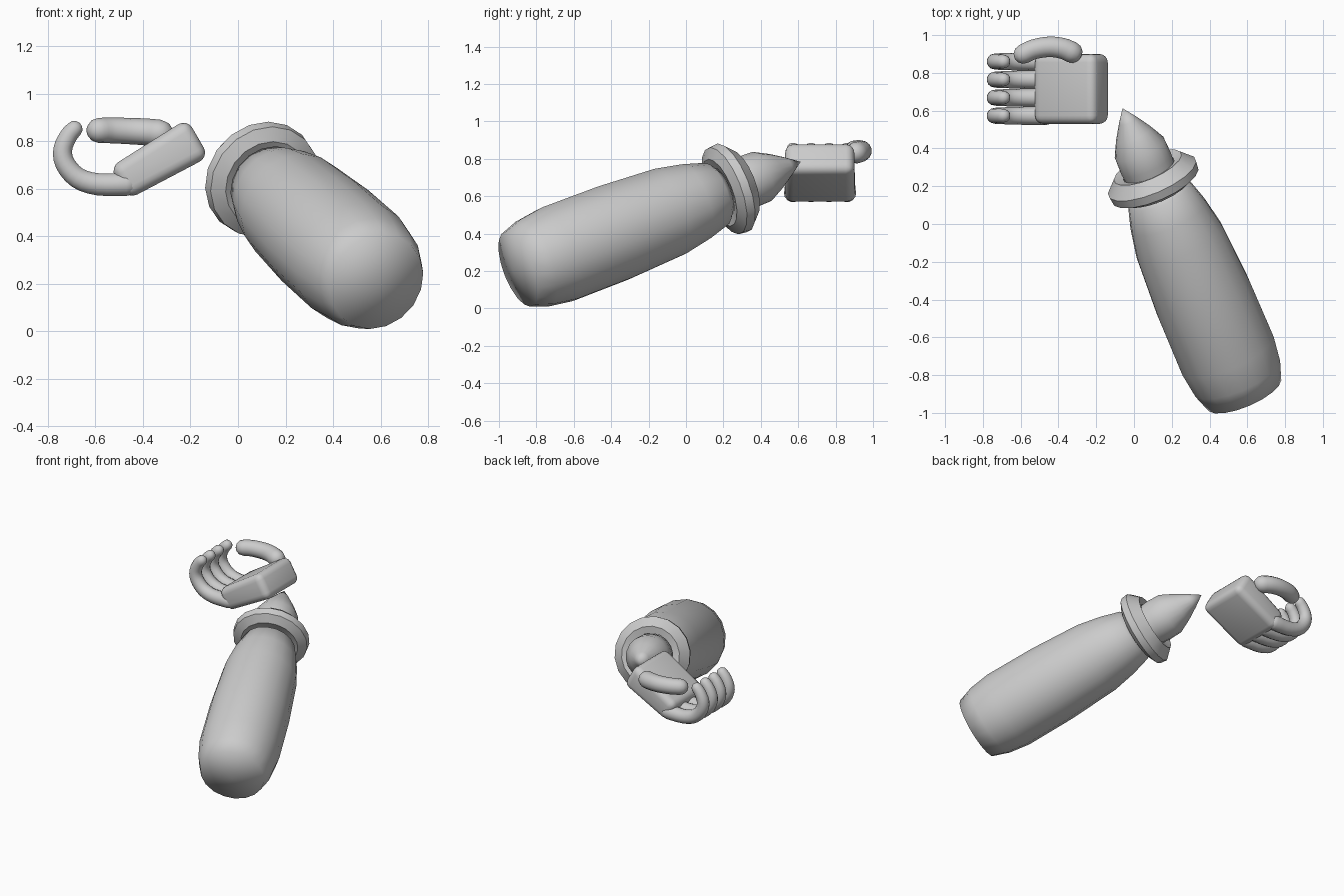
import bpy, bmesh, math
from mathutils import Vector, Matrix

if "Cube" in bpy.data.objects:
    bpy.data.objects.remove(bpy.data.objects["Cube"])


def loft(name, rings, side, segs, closed=False, angle=40):
    """Skin circles given as (centre, direction, radius); radius 0 makes a point."""
    bm = bmesh.new()
    loops = []
    for c, d, r in rings:
        d = d.normalized()
        u = (side - d * side.dot(d)).normalized()
        v = d.cross(u)
        if r == 0:
            loops.append([bm.verts.new(c)])
        else:
            loops.append([bm.verts.new(c + (u * math.cos(a) + v * math.sin(a)) * r)
                          for a in (2 * math.pi * i / segs for i in range(segs))])
    pairs = list(zip(loops, loops[1:])) + ([(loops[-1], loops[0])] if closed else [])
    for a, b in pairs:
        for i in range(segs):
            j = (i + 1) % segs
            if len(a) == 1:
                bm.faces.new((a[0], b[j], b[i]))
            elif len(b) == 1:
                bm.faces.new((a[i], a[j], b[0]))
            else:
                bm.faces.new((a[i], a[j], b[j], b[i]))
    bmesh.ops.recalc_face_normals(bm, faces=bm.faces)
    return finish(name, bm, angle)


def finish(name, bm, angle):
    mesh = bpy.data.meshes.new(name)
    bm.to_mesh(mesh)
    bm.free()
    ob = bpy.data.objects.new(name, mesh)
    bpy.context.collection.objects.link(ob)
    bpy.ops.object.select_all(action='DESELECT')
    ob.select_set(True)
    bpy.context.view_layer.objects.active = ob
    bpy.ops.object.shade_smooth_by_angle(angle=math.radians(angle))
    return ob


def digit(name, points, r0, r1, side):
    """Bent finger: smooth path, tapering radius, round ends."""
    p = [Vector(q) for q in points]
    p = [p[0] * 2 - p[1]] + p + [p[-1] * 2 - p[-2]]
    path = []
    for k in range(1, len(p) - 2):
        a, b, c, d = p[k - 1:k + 3]
        for t in (0, 1 / 3, 2 / 3):
            path.append(0.5 * (2 * b + (c - a) * t + (2 * a - 5 * b + 4 * c - d) * t * t
                               + (3 * b - a - 3 * c + d) * t ** 3))
    path.append(p[-2])
    n = len(path) - 1
    rings = [(q, path[min(i + 1, n)] - path[max(i - 1, 0)], r0 + (r1 - r0) * i / n)
             for i, q in enumerate(path)]
    (c0, d0, _), (c1, d1, _) = rings[0], rings[-1]
    d0, d1 = d0.normalized(), d1.normalized()
    caps = [math.radians(x) for x in (30, 60, 90)]
    cap = lambda c, d, r: [(c + d * r * math.sin(a), abs(1), r * math.cos(a)) for a in caps]
    start = [(c, d0, r if r > 1e-6 else 0) for c, _, r in reversed(cap(c0, -d0, r0))]
    end = [(c, d1, r if r > 1e-6 else 0) for c, _, r in cap(c1, d1, r1)]
    return loft(name, start + rings + end, Vector(side), 14, angle=60)


# Arm parts are turned around one slanted axis through the cuff centre
CUFF = Vector((0.10, 0.235, 0.64))
AXIS = Vector((-0.37, 0.868, 0.33)).normalized()


def turned(name, profile, closed=False, angle=60):
    return loft(name, [(CUFF + AXIS * s, AXIS, r) for s, r in profile],
                Vector((0, 0, 1)), 18, closed, angle)


# Sleeve
turned("sleeve", [(-1.335, 0), (-1.305, 0.212), (-1.20, 0.247), (-1.06, 0.266),
                  (-0.72, 0.264), (-0.38, 0.245), (-0.22, 0.215), (-0.09, 0.178),
                  (-0.05, 0.13), (-0.04, 0)], angle=80)

# Cuff ring
turned("cuff", [(-0.065, 0.19), (-0.035, 0.246), (0.012, 0.252), (0.075, 0.193),
                (0.06, 0.145), (-0.05, 0.135)], closed=True, angle=35)

# Pointed wrist
turned("wrist", [(0.0, 0), (0.0, 0.135), (0.10, 0.145), (0.19, 0.142),
                 (0.28, 0.098), (0.36, 0.05), (0.435, 0)])

# Palm: tilted rounded block, thinner towards the fingers
bm = bmesh.new()
bmesh.ops.create_cube(bm, size=1)
for v in bm.verts:
    thick = 0.185 if v.co.x > 0 else 0.155
    v.co = Vector((v.co.x * 0.385, v.co.y * 0.37, v.co.z * thick))
bmesh.ops.bevel(bm, geom=bm.edges[:], offset=0.045, segments=4, profile=0.5, affect='EDGES')
bmesh.ops.transform(bm, verts=bm.verts, matrix=Matrix.Translation((-0.335, 0.715, 0.718))
                    @ Matrix.Rotation(math.radians(-30), 4, 'Y'))
finish("palm", bm, 60)

# Four curled fingers
for i in range(4):
    y = 0.573 + 0.0957 * i
    digit(f"finger_{i + 1}", [(-0.47, y, 0.618), (-0.59, y, 0.618), (-0.675, y, 0.645),
                              (-0.728, y, 0.705), (-0.738, y, 0.765), (-0.715, y, 0.82),
                              (-0.69, y, 0.85)], 0.050, 0.036, (0, 1, 0))

# Thumb
digit("thumb", [(-0.585, 0.90, 0.845), (-0.53, 0.925, 0.845), (-0.45, 0.938, 0.842),
                (-0.38, 0.93, 0.838), (-0.33, 0.91, 0.832)], 0.053, 0.058, (0, 0, 1))
